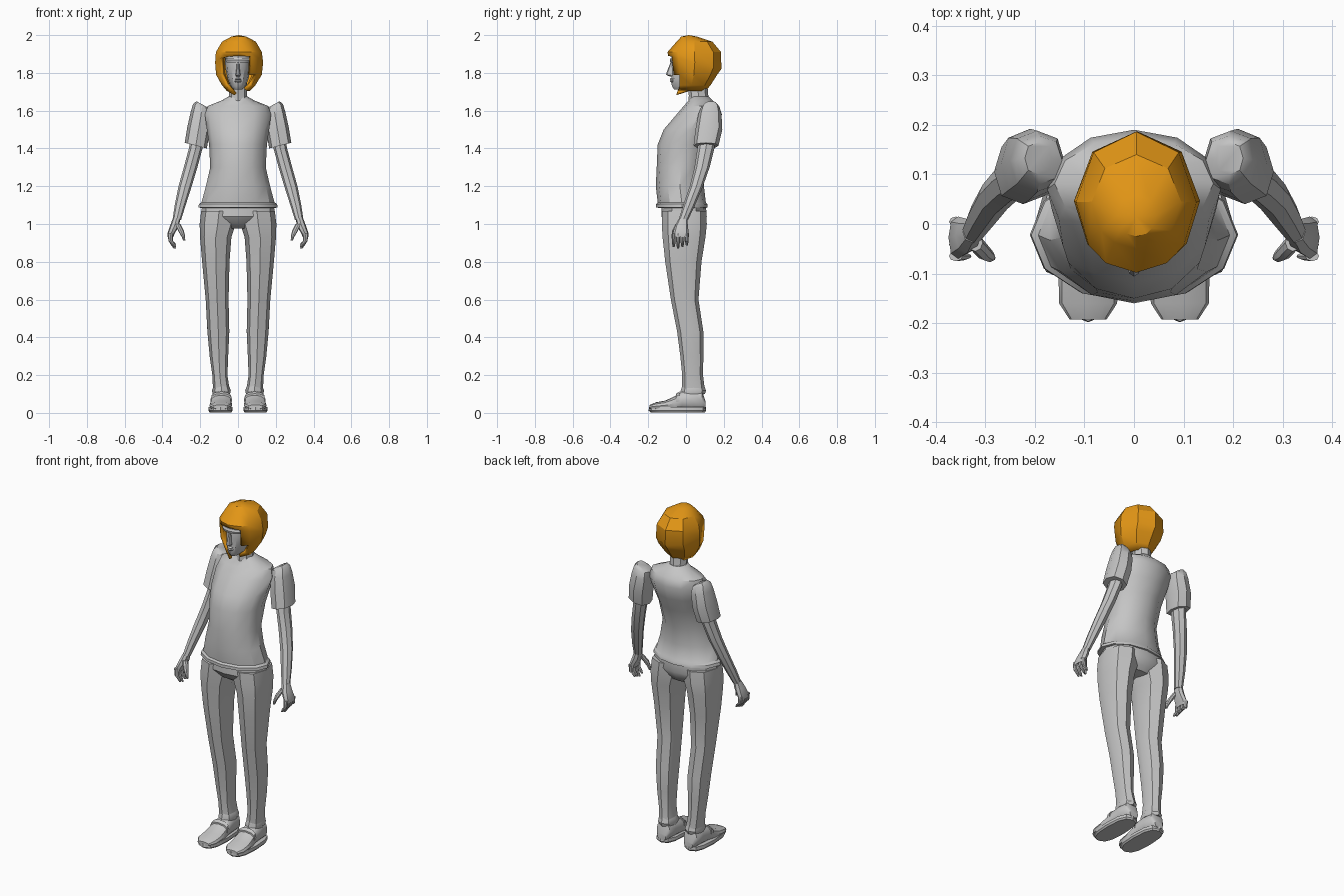
import bpy, bmesh, math
from mathutils import Vector


def material(name, rgb):
    m = bpy.data.materials.new(name)
    m.diffuse_color = (*rgb, 1)
    return m


GREY = material("light grey", (0.56, 0.56, 0.56))
ORANGE = material("helmet orange", (0.78, 0.31, 0.008))


def finish(name, bm, mat, mirror=False, angle=35):
    bmesh.ops.recalc_face_normals(bm, faces=bm.faces[:])
    me = bpy.data.meshes.new(name)
    bm.to_mesh(me)
    bm.free()
    me.materials.append(mat)
    ob = bpy.data.objects.new(name, me)
    bpy.context.collection.objects.link(ob)
    bpy.ops.object.select_all(action='DESELECT')
    ob.select_set(True)
    bpy.context.view_layer.objects.active = ob
    bpy.ops.object.shade_smooth_by_angle(angle=math.radians(angle))
    if mirror:
        ob.modifiers.new("mirror", 'MIRROR')
    return ob


def ring_points(ring, angles, power, axis, tilt):
    """One section: (position on axis, x min, x max, other min, other max)."""
    t, x0, x1, v0, v1 = ring
    pts = []
    for a in angles:
        s, c = math.sin(a), -math.cos(a)
        s = math.copysign(abs(s) ** power, s)
        c = math.copysign(abs(c) ** power, c)
        x = (x0 + x1) / 2 + (x1 - x0) / 2 * s
        v = (v0 + v1) / 2 + (v1 - v0) / 2 * c
        w = t + tilt * s
        pts.append(Vector((x, v, w) if axis == 'z' else (x, w, v)))
    return pts


def loft_mesh(rings, angles, power=1, axis='z', tilt=0, caps=(True, True)):
    bm = bmesh.new()
    rows = [[bm.verts.new(p) for p in ring_points(r, angles, power, axis, tilt)]
            for r in rings]
    n = len(angles)
    for a, b in zip(rows, rows[1:]):
        for i in range(n):
            bm.faces.new((a[i], a[(i + 1) % n], b[(i + 1) % n], b[i]))
    for row, cap in ((rows[0], caps[0]), (rows[-1], caps[1])):
        if cap:
            bm.faces.new(row)
    return bm, rows


def loft(name, rings, sides=8, mirror=False, angle=35, **kw):
    angles = [2 * math.pi * i / sides for i in range(sides)]
    bm, _ = loft_mesh(rings, angles, **kw)
    return finish(name, bm, GREY, mirror, angle)


def sym(z, rx, y0, y1):
    return (z, -rx, rx, y0, y1)


# Shirt body with rolled hem
loft("shirt", [
    sym(1.085, .195, -.145, .105), sym(1.088, .21, -.158, .115),
    sym(1.105, .207, -.158, .113), sym(1.115, .193, -.15, .105),
    sym(1.20, .170, -.16, .095), sym(1.30, .147, -.155, .10),
    sym(1.42, .153, -.15, .14), sym(1.50, .165, -.118, .172),
    sym(1.58, .175, -.05, .19), sym(1.625, .16, -.012, .175),
    sym(1.655, .085, .015, .14), sym(1.675, .05, .02, .12)], sides=12)

# Sleeves, lower on the inside edge
loft("sleeves", [
    (1.415, .165, .282, .04, .172), (1.50, .15, .268, .05, .192),
    (1.58, .14, .25, .065, .188), (1.62, .145, .238, .08, .178),
    (1.635, .165, .22, .10, .165)], mirror=True, tilt=.015, power=.85)

# Arms
loft("arms", [
    (1.46, .18, .25, .07, .16), (1.40, .188, .26, .06, .15),
    (1.30, .215, .287, .045, .125), (1.20, .245, .315, .02, .09),
    (1.10, .277, .335, -.015, .048), (1.02, .302, .347, -.04, .01)],
    mirror=True)

# Hands: palm, four curled fingers, thumb
loft("palms", [
    (1.03, .305, .345, -.037, .007), (.99, .312, .36, -.058, .01),
    (.95, .335, .374, -.07, .015), (.93, .343, .372, -.068, .013)],
    mirror=True, power=.85)
for i in range(4):
    y = -.075 + .023 * i
    tip = .87 + .008 * abs(i - 1)
    loft(f"finger_{i + 1}", [
        (.95, .345, .373, y, y + .021), (.91, .345, .368, y, y + .020),
        (tip + .015, .333, .352, y + .002, y + .018),
        (tip, .328, .340, y + .005, y + .015)], sides=8, mirror=True)
loft("thumbs", [
    (1.0, .305, .335, -.055, -.02), (.965, .287, .318, -.073, -.042),
    (.935, .280, .300, -.077, -.054), (.912, .279, .290, -.074, -.062)],
    mirror=True)

# Trousers
loft("trouser_hips", [
    sym(1.10, .19, -.128, .105), sym(1.04, .196, -.13, .11),
    sym(1.0, .17, -.10, .09), sym(.975, .10, -.06, .07)], sides=12, power=.9)
loft("trouser_legs", [
    (1.07, .005, .195, -.128, .108), (1.00, .012, .203, -.128, .11),
    (.93, .035, .201, -.124, .103), (.80, .045, .190, -.11, .082),
    (.60, .050, .171, -.08, .066), (.43, .046, .162, -.047, .092),
    (.30, .052, .150, -.03, .092), (.20, .056, .136, -.02, .090),
    (.12, .044, .132, -.02, .100)], mirror=True, power=.9)

# Shoes: sole, upper, ankle cuff, strap
loft("soles", [
    (.003, .035, .150, -.188, .10), (.012, .028, .157, -.198, .107),
    (.030, .030, .155, -.196, .105)], sides=12, mirror=True, power=.75)
loft("shoe_uppers", [
    (.104, .06, .115, .02, .06), (.085, .046, .132, .015, .118),
    (.03, .040, .136, .015, .124), (-.02, .036, .140, .015, .115),
    (-.06, .033, .146, .015, .088), (-.11, .031, .152, .015, .065),
    (-.16, .034, .151, .015, .056), (-.192, .055, .13, .02, .042)],
    sides=12, mirror=True, axis='y', power=.8)
loft("shoe_cuffs", [
    (.10, .042, .134, -.03, .100), (.118, .038, .138, -.028, .106),
    (.135, .044, .132, -.022, .100), (.150, .05, .13, -.018, .096)],
    mirror=True)
loft("shoe_straps", [
    (-.035, .032, .145, .03, .113), (-.052, .031, .147, .03, .102)],
    sides=12, mirror=True, axis='y', power=.8)

# Neck and head
loft("neck", [
    sym(1.63, .058, .01, .125), sym(1.68, .048, .015, .118),
    sym(1.78, .046, .0, .11)])
loft("head", [
    sym(1.712, .022, -.062, .02), sym(1.73, .040, -.075, .07),
    sym(1.77, .056, -.078, .12), sym(1.82, .066, -.076, .15),
    sym(1.88, .070, -.078, .155), sym(1.93, .062, -.055, .13),
    sym(1.96, .035, -.01, .09)], sides=12)
loft("nose", [
    (1.782, -.010, .010, -.088, -.06), (1.79, -.014, .014, -.106, -.06),
    (1.80, -.011, .011, -.104, -.06), (1.855, -.006, .006, -.082, -.06)])
loft("lips", [
    (1.749, -.012, .012, -.078, -.06), (1.757, -.019, .019, -.085, -.06),
    (1.762, -.019, .019, -.080, -.06), (1.767, -.017, .017, -.086, -.06),
    (1.774, -.008, .008, -.079, -.06)])
loft("brow", [
    sym(1.856, .062, -.083, 0), sym(1.868, .066, -.086, 0),
    sym(1.88, .066, -.08, 0)], sides=12)

# Helmet shell: faceted dome with the face opening removed
degrees = [0, 30, 52, 90, 135, 180, 225, 270, 308, 330]
dome = [(1.992, -.035, .045, -.025, .06), (1.965, -.085, .095, -.05, .14),
        (1.91, -.117, .126, -.098, .186), (1.867, -.121, .133, -.094, .187),
        (1.79, -.116, .126, -.082, .165), (1.735, -.085, .092, -.072, .13),
        (1.705, -.060, .064, -.06, .105)]
bm, rows = loft_mesh(dome, [math.radians(d) for d in degrees],
                     caps=(False, False))
apex = bm.verts.new((.004, .015, 2.0))
for i in range(10):
    bm.faces.new((rows[0][i], rows[0][(i + 1) % 10], apex))
for v in rows[3]:
    v.co.z -= .25 * v.co.y
opening = [f for f in bm.faces
           if f.calc_center_median().z < 1.88 and f.calc_center_median().y < -.036
           and abs(f.calc_center_median().x) < .085]
rows[6][8].co = (-.020, -.052, 1.682)   # long chin flap
rows[6][2].co = (.042, -.040, 1.708)    # short chin flap
bmesh.ops.delete(bm, geom=opening, context='FACES')
helmet = finish("helmet", bm, ORANGE, angle=30)
shell = helmet.modifiers.new("shell", 'SOLIDIFY')
shell.thickness = .018
shell.offset = -1
